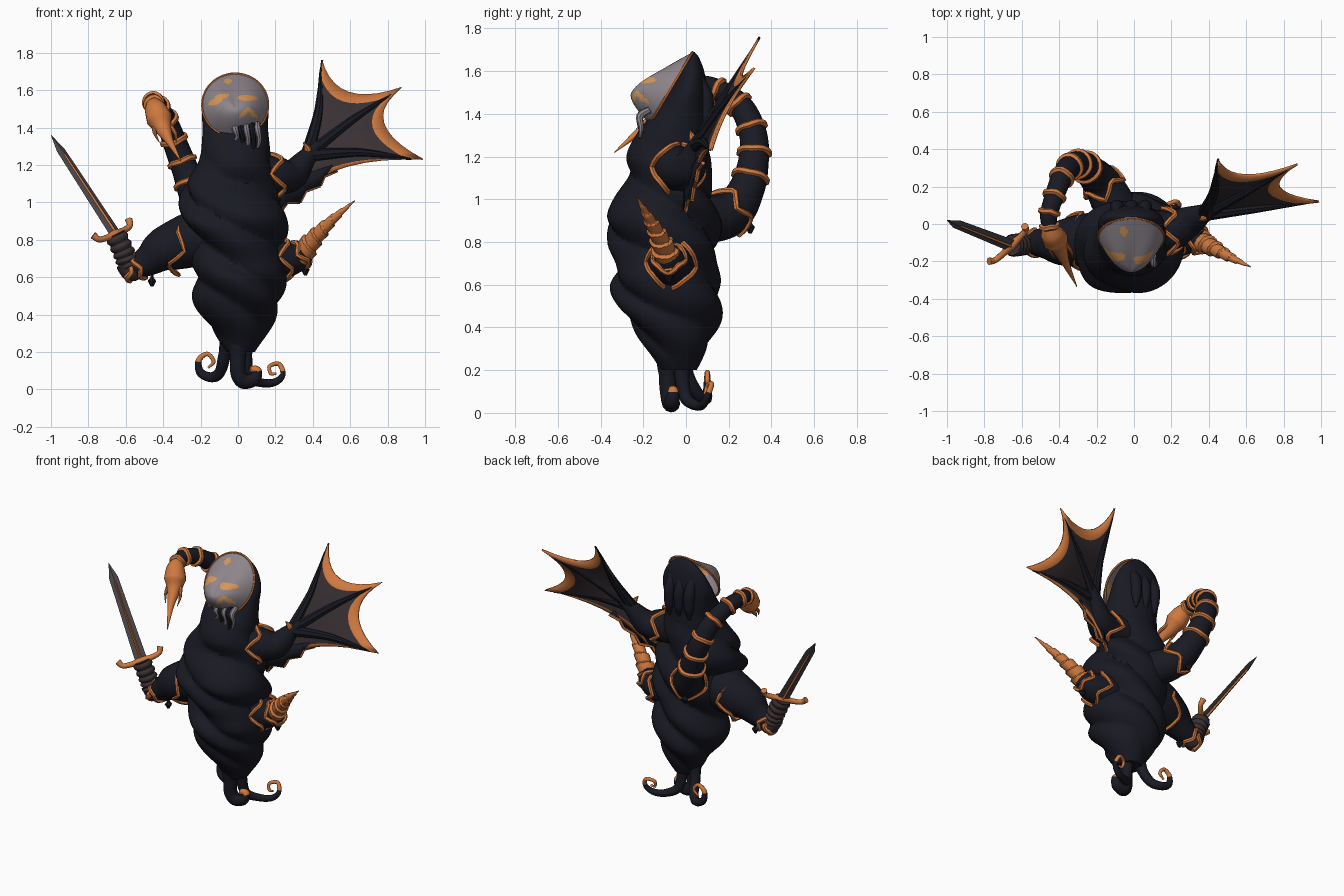
import bpy, bmesh, math
from mathutils import Vector as V

if "Cube" in bpy.data.objects:
    bpy.data.objects.remove(bpy.data.objects["Cube"])

COLOURS = {"black cloth": (.0095, .010, .0165), "orange trim": (.62, .19, .05), "pale mask": (.27, .235, .26),
           "wing skin": (.04, .029, .033), "dark steel": (.075, .062, .068), "grip leather": (.04, .028, .03),
           "pale orange": (.68, .31, .10)}
MATS = []
for nm, c in COLOURS.items():
    m = bpy.data.materials.new(nm)
    m.diffuse_color = (*c, 1)
    m.use_nodes = True
    m.node_tree.nodes["Principled BSDF"].inputs["Base Color"].default_value = m.diffuse_color
    MATS.append(m)
BLACK, ORANGE, PALE, SKIN, STEEL, GRIP, MARK = range(7)


def make(name, verts, faces, rule=0, angle=40):
    """Mesh object; rule is a colour index or a list with one index per face."""
    me = bpy.data.meshes.new(name)
    me.from_pydata([tuple(v) for v in verts], [], faces)
    for m in MATS:
        me.materials.append(m)
    for i, p in enumerate(me.polygons):
        p.material_index = rule if isinstance(rule, int) else rule[i]
        p.use_smooth = True
    bm = bmesh.new()
    bm.from_mesh(me)
    bmesh.ops.recalc_face_normals(bm, faces=bm.faces)
    bm.to_mesh(me)
    bm.free()
    me.set_sharp_from_angle(angle=math.radians(angle))
    ob = bpy.data.objects.new(name, me)
    bpy.context.collection.objects.link(ob)
    return ob


def spline(pts, seg):
    """Smooth curve through points of any dimension."""
    P = [V(p) for p in pts]
    P = [P[0] * 2 - P[1]] + P + [P[-1] * 2 - P[-2]]
    out = []
    for i in range(1, len(P) - 2):
        a, b, c, d = P[i - 1:i + 3]
        for k in range(seg):
            t = k / seg
            out.append((b * 2 + (c - a) * t + (a * 2 - b * 5 + c * 4 - d) * t * t
                        + (b * 3 - a - c * 3 + d) * t ** 3) / 2)
    return out + [P[-2]]


def grid_faces(rows, n, wrap=False):
    return [(i * n + j, i * n + (j + 1) % n, (i + 1) % rows * n + (j + 1) % n, (i + 1) % rows * n + j)
            for i in range(rows if wrap else rows - 1) for j in range(n)]


def tube(name, pts, rad, mat=BLACK, n=14, seg=8, tip=None, axis=None):
    """Swept tube; rad is a list per point or f(t, angle); tip turns orange after t; axis closes it."""
    S = [V(p) for p in pts] if axis else spline(pts, seg)
    N = len(S)
    verts, u = [], None
    for i, p in enumerate(S):
        d = (S[(i + 1) % N] - S[i - 1]) if axis else S[min(i + 1, N - 1)] - S[max(i - 1, 0)]
        d.normalize()
        u = V(axis) if axis else (u or d.orthogonal())
        u = (u - d * u.dot(d)).normalized()
        w = d.cross(u)
        t = i / (N - 1)
        for j in range(n):
            a = 2 * math.pi * j / n
            if callable(rad):
                r = rad(t, a)
            else:
                f = t * (len(rad) - 1)
                k = min(int(f), len(rad) - 2)
                r = rad[k] + (rad[k + 1] - rad[k]) * (f - k)
            verts.append(p + (u * math.cos(a) + w * math.sin(a)) * r)
    faces = grid_faces(N, n, bool(axis))
    cols = [ORANGE if tip is not None and (f // n) / (N - 1) >= tip else mat for f in range(len(faces))]
    if not axis:
        faces += [tuple(range(n)), tuple(range((N - 1) * n, N * n))]
        cols += [mat, ORANGE if tip is not None else mat]
    return make(name, verts, faces, cols)


def ring(name, c, axis, r, thick=.014, jag=0.0, mat=ORANGE):
    """Hoop around an axis, with a zigzag for torn cloth hems."""
    ax = V(axis).normalized()
    u = ax.orthogonal().normalized()
    w = ax.cross(u)
    n = 28
    pts = []
    for i in range(n):
        a = 2 * math.pi * i / n
        o = jag * (abs((i % 7) - 3) / 1.5 - 1)
        pts.append(V(c) + (u * math.cos(a) + w * math.sin(a)) * (r - o * .2) + ax * o)
    return tube(name, pts, [thick, thick], mat, 6, axis=ax)


# Robe and hood: stacked ovals (z, x0, x1, y0, y1) with spiral folds and a pushed-out left front shoulder
ROBE = [(.2, -.06, .09, -.12, .05), (.28, -.115, .145, -.17, .09), (.4, -.2, .21, -.25, .15),
        (.5, -.24, .25, -.315, .165), (.6, -.245, .25, -.35, .16), (.7, -.255, .25, -.33, .14),
        (.8, -.265, .26, -.36, .155), (.9, -.295, .255, -.38, .155), (1, -.305, .245, -.33, .14),
        (1.1, -.29, .2, -.285, .115), (1.2, -.215, .18, -.28, .115), (1.3, -.195, .17, -.235, .1),
        (1.4, -.19, .16, -.16, .105), (1.5, -.19, .16, -.085, .1), (1.6, -.15, .12, -.025, .085),
        (1.665, -.08, .05, .01, .06), (1.69, -.02, .0, .03, .04)]
verts, n = [], 80
rows = spline(ROBE, 7)
for z, x0, x1, y0, y1 in rows:
    fold = .19 * max(0, min(1, (z - .2) / .15, (1.3 - z) / .2))
    for j in range(n):
        a = 2 * math.pi * j / n
        f = 1 + fold * (abs(math.sin((3 * a + 26 * z) / 2 + .4 * math.sin(2 * a + 5 * z))) - .76)
        f += .11 * math.exp(-((a - 3.93) / .35) ** 2 - ((z - .96) / .13) ** 2)
        verts.append(((x0 + x1) / 2 + (x1 - x0) / 2 * f * math.cos(a), (y0 + y1) / 2 + (y1 - y0) / 2 * f * math.sin(a), z))
N = len(rows)
make("robe", verts, grid_faces(N, n) + [tuple(range(n)), tuple(range((N - 1) * n, N * n))])

# Mask: keeled dome leaning back, with painted marks
C, T, NRM = V((-.015, -.07, 1.52)), V((0, -.51, -.86)), V((0, -.86, .51))
MARKS = [(-.055, 1.648, .02, .015, 0), (-.12, 1.54, .042, .017, .35), (.05, 1.558, .055, .016, -.05),
         (-.085, 1.567, .04, .013, .2), (.035, 1.48, .04, .012, .8), (.075, 1.48, .04, .012, -.8)]
n, R = 96, 40
verts = []
for i in range(R + 1):
    s = .01 + .99 * i / R
    for j in range(n):
        a = 2 * math.pi * j / n
        ca, sa = math.cos(a), math.sin(a)
        h = .15 * (1 - s ** (1.25 + .9 * ca * ca + .8 * max(0, sa)))
        verts.append(C + V((.176 * ca * s, 0, 0)) + T * (.11 * (1 - s) + .195 * sa * s) + NRM * h)
faces = grid_faces(R + 1, n) + [tuple(range(n))]
cols = []
for f in faces:
    m = sum((verts[k] for k in f), V((0, 0, 0))) / len(f)
    hit = False
    for x, z, rx, rz, q in MARKS:
        dx, dz = m.x - x, m.z - z
        hit |= ((dx * math.cos(q) + dz * math.sin(q)) / rx) ** 2 + ((dz * math.cos(q) - dx * math.sin(q)) / rz) ** 2 < 1
    cols.append(MARK if hit else PALE)
make("mask", verts, faces, cols, 60)
tube("mask_rim", verts[-n::2], [.007, .007], ORANGE, 6, axis=NRM)

# Feelers under the mask and lobes behind the hood
for i, (x, l) in enumerate([(-.015, .05), (.015, .08), (.045, .1), (.075, .12), (.105, .09)]):
    tube(f"mask_feeler_{i}", [(x, -.17, 1.42), (x, -.215, 1.39), (x + .01, -.21, 1.38 - l * .5), (x, -.215, 1.38 - l)],
         [.016, .018, .012, .007], BLACK if i in (1, 3) else PALE, 8, 5)
for i, x in enumerate([-.09, -.015, .06]):
    tube(f"hood_lobe_{i}", [(x, .05, 1.57), (x, .09, 1.48), (x, .095, 1.38), (x, .09, 1.3)], [.03, .038, .032, .008], n=10)

# Sword arm, its torn cuff and hand
tube("sword_sleeve", [(-.12, -.09, .84), (-.28, -.09, .79), (-.4, -.1, .745), (-.48, -.1, .69), (-.56, -.1, .645)],
     [.16, .145, .12, .085, .06])
ring("sword_sleeve_hem", (-.31, -.09, .765), (-1, 0, .25), .145, .012, .03)
ring("sword_cuff", (-.535, -.1, .655), (-.8, 0, -.4), .068, .014, .012)
ring("sword_wrist", (-.575, -.1, .635), (-.8, 0, .2), .05, .018, .008)
tube("hand", [(-.53, -.1, .65), (-.57, -.1, .635), (-.61, -.11, .68)], [.05, .058, .05], GRIP)

# Sword: ribbed grip, curved guard, diamond blade with a coloured ridge
D = V((-.36, .13, .53)).normalized()
W = (V((.2, .19, .08)) - D * V((.2, .19, .08)).dot(D)).normalized()
F = D.cross(W)
G = V((-.655, -.115, .83))
tube("grip", [(-.58, -.105, .65), (-.61, -.11, .73), G], lambda t, a: .05 + .012 * abs(math.sin(t * 16)), GRIP, seg=18)
tube("guard", [G - W * .14 + D * .045, G - W * .12 + D * .01, G - W * .06, G, G + W * .06, G + W * .12 + D * .01,
               G + W * .14 + D * .045], [.02, .016, .018, .026, .018, .016, .02], ORANGE, 10, 5)
TIP = V((-1, .02, 1.36))


def blade(name, w, f, mat, end):
    v = []
    for t, k in ((0, 1), (.85, .75), (1, .02)):
        p = G + (TIP - G) * t * end
        v += [p + W * w * k, p + F * f * k, p - W * w * k, p - F * f * k]
    make(name, v, grid_faces(3, 4) + [(0, 1, 2, 3), (8, 9, 10, 11)], mat, 15)


blade("blade", .038, .012, STEEL, 1)
blade("blade_ridge", .015, .02, ORANGE, .92)

# Spiral horn arm
tube("horn_sleeve", [(.1, -.07, .72), (.22, -.07, .7), (.31, -.075, .71), (.37, -.09, .75)], [.13, .115, .085, .055])
ring("horn_sleeve_hem", (.25, -.07, .7), (1, 0, .15), .112, .013, .03)
ring("horn_cuff", (.34, -.08, .725), (.8, -.1, .5), .075, .013, .015)
tube("horn", [(.33, -.08, .71), (.42, -.125, .82), (.52, -.18, .92), (.625, -.23, 1.01)],
     lambda t, a: (.064 * (1 - t) + .002) * (.84 + .32 * ((t * 7 + a / (2 * math.pi)) % 1)), ORANGE, 18, 24)

# Wing arm
tube("wing_sleeve", [(.08, -.04, 1.15), (.19, -.035, 1.14), (.29, .01, 1.15), (.36, .05, 1.23), (.43, .085, 1.31)],
     [.12, .11, .085, .055, .03])
ring("wing_sleeve_hem", (.2, -.035, 1.14), (1, .1, .1), .117, .014, .035)
tube("wing_claw", [(.38, .05, 1.25), (.37, .03, 1.29), (.35, .02, 1.32)], [.03, .018, .003], ORANGE, 8)

# Wing: scalloped membrane with a bright outer band, plus finger bones
B = V((.37, .05, 1.25))
TIPS = [V((.45, .345, 1.76)), V((.875, .32, 1.615)), V((.99, .12, 1.23)), V((.23, .0, .94))]
PULL = [V((.52, .19, 1.49)), V((.63, .17, 1.42)), V((.42, .065, 1.25))]
outer = []
for i, c in enumerate(PULL):
    for k in range(10):
        t = k / 10
        outer.append(TIPS[i] * (1 - t) ** 2 + c * 2 * t * (1 - t) + TIPS[i + 1] * t * t)
outer.append(TIPS[3])
M = len(outer)
inner = [B + (p - B) * (.85 if i <= 20 else .82) for i, p in enumerate(outer)]
faces = [(0, i + 1, i + 2) for i in range(M - 1)] + [(i + 1, M + i + 1, M + i + 2, i + 2) for i in range(M - 1)]
wing = make("wing_membrane", [B] + inner + outer, faces, [SKIN] * (M - 1) + [ORANGE] * (M - 1), 30)
sol = wing.modifiers.new("thickness", 'SOLIDIFY')
sol.thickness, sol.offset = .012, 0
BEND = [V((.025, 0, 0)), V((0, 0, .015)), V((0, 0, .025)), V((0, 0, 0))]
for i, t in enumerate(TIPS):
    e = B + (t - B) * .9
    tube(f"wing_bone_{i}", [B, (B + e) / 2 + BEND[i], e], [.036, .023, .006], BLACK, 8)
tube("wing_side_edge", [B + V((-.02, 0, .02)), (B + TIPS[0]) / 2 + V((.012, 0, 0)), TIPS[0]], [.012, .012, .006], BLACK, 6)

# Torn dark cloth hanging below the wing arm, edged along its zigzag
hem = [(.22, 0, .95), (.25, .01, 1.0), (.33, .03, 1.0), (.36, .04, 1.06), (.44, .05, 1.09), (.46, .06, 1.14), (.53, .08, 1.17)]
v = hem + [(.2 + .3 * i / 6, .0 + .07 * i / 6, 1.1 + .1 * i / 6) for i in range(7)]
ob = make("torn_cloth", v, [(i, i + 1, i + 8, i + 7) for i in range(6)], BLACK)
ob.modifiers.new("thickness", 'SOLIDIFY').thickness = .014
for i in range(6):
    tube(f"torn_edge_{i}", [hem[i], hem[i + 1]], [.01, .01], ORANGE, 6, 2)

# Segmented stinger tail rising behind the left shoulder
TAIL = [(-.08, .05, .9), (-.16, .2, .93), (-.23, .28, 1.04), (-.28, .315, 1.17), (-.33, .315, 1.3), (-.38, .26, 1.43),
        (-.425, .15, 1.51), (-.455, .05, 1.535), (-.45, -.03, 1.52)]
TR = [.12, .105, .085, .072, .066, .058, .052, .047, .04]
tube("stinger_tail", TAIL, TR, n=18)
S = spline(TAIL, 8)
for k, i in enumerate(range(20, 64, 7)):
    f = i / 8
    r = TR[int(f)] + (TR[int(f) + 1] - TR[int(f)]) * (f % 1)
    ring(f"tail_band_{k}", S[i], S[i + 1] - S[i - 1], r - .002, .017, .003)
ring("tail_hem", (-.17, .21, .945), (-.5, .75, .5), .108, .014, .03)
tube("stinger", [(-.455, 0, 1.535), (-.44, -.05, 1.495), (-.42, -.085, 1.445), (-.40, -.125, 1.395), (-.365, -.21, 1.325),
                 (-.305, -.335, 1.22)], [.035, .06, .07, .046, .021, .002], ORANGE)
for i, s in enumerate((-1, 1)):
    tube(f"stinger_barb_{i}", [(-.41 + s * .04, -.1, 1.42), (-.39 + s * .055, -.15, 1.37), (-.375 + s * .045, -.19, 1.32)],
         [.014, .01, .002], ORANGE, 8)

# Curling tentacle feet
tube("tentacle_left", [(-.03, -.03, .34), (-.07, .0, .19), (-.095, .05, .095), (-.14, .09, .065), (-.2, .1, .09),
                       (-.21, .1, .155), (-.165, .1, .19), (-.13, .1, .15), (-.16, .1, .115)],
     [.06, .034, .03, .028, .023, .016, .012, .011, .006], n=10, tip=.6)
tube("tentacle_right", [(.03, -.02, .34), (.04, -.02, .18), (.06, .0, .07), (.13, .05, .035), (.2, .08, .04),
                        (.24, .1, .08), (.22, .12, .135), (.17, .1, .125), (.175, .09, .085), (.205, .09, .085)],
     [.065, .036, .03, .024, .02, .015, .012, .011, .009, .006], n=10, tip=.57)
tube("tentacle_front", [(.0, -.08, .34), (-.0, -.085, .18), (0, -.08, .09), (.03, -.07, .045), (.085, -.065, .055),
                        (.1, -.06, .1), (.065, -.07, .11)], [.075, .044, .042, .042, .036, .026, .015], n=12, tip=.8)

# Small hanging tassels
for i, (x, y, z) in enumerate([(-.46, -.1, .66), (.36, -.08, .72), (-.2, .3, .95), (.17, -.1, 1.1)]):
    tube(f"tassel_{i}", [(x, y, z), (x, y, z - .06), (x, y, z - .08), (x, y, z - .11)], [.012, .009, .024, .008], n=6, seg=3)
